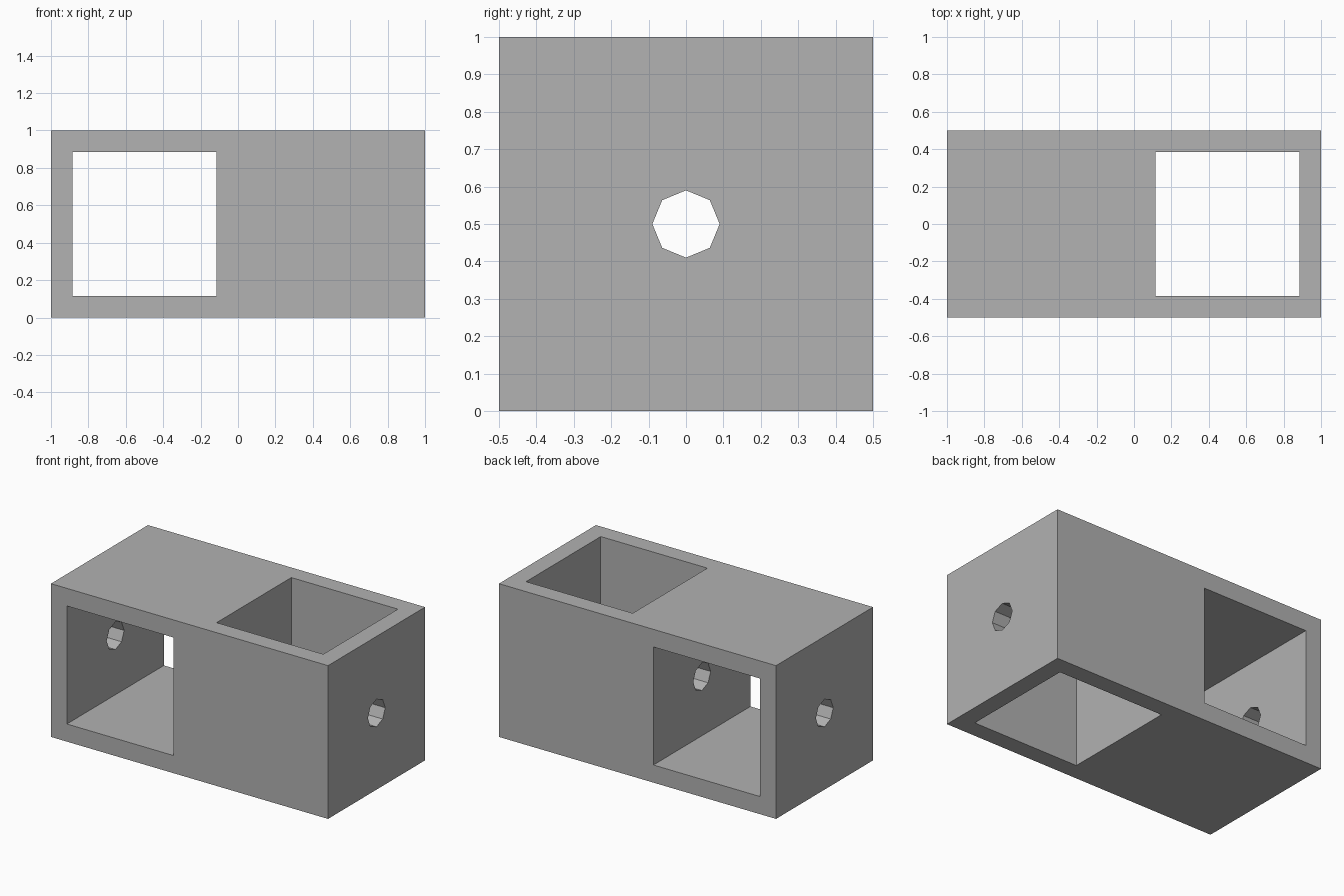
import bpy
import bmesh
from math import pi
from mathutils import Matrix, Vector

default = bpy.data.objects.get("Cube")
if default:
    bpy.data.objects.remove(default, do_unlink=True)

WINDOW = 0.77   # side of the square openings
BORE = 0.09     # radius of the eight-sided bore

grey = bpy.data.materials.new("plain_grey")
grey.use_nodes = True
colour = (0.445, 0.445, 0.445, 1)
grey.diffuse_color = colour
grey.node_tree.nodes["Principled BSDF"].inputs["Base Color"].default_value = colour


def add_object(name, bm):
    mesh = bpy.data.meshes.new(name)
    bm.to_mesh(mesh)
    bm.free()
    mesh.materials.append(grey)
    obj = bpy.data.objects.new(name, mesh)
    bpy.context.collection.objects.link(obj)
    return obj


def box(name, size, centre):
    bm = bmesh.new()
    matrix = Matrix.Translation(centre) @ Matrix.Diagonal(Vector(size)).to_4x4()
    bmesh.ops.create_cube(bm, size=1, matrix=matrix)
    return add_object(name, bm)


def bore(name, radius, length, centre):
    bm = bmesh.new()
    matrix = Matrix.Translation(centre) @ Matrix.Rotation(pi / 2, 4, "Y")
    bmesh.ops.create_cone(bm, cap_ends=True, segments=8, radius1=radius,
                          radius2=radius, depth=length, matrix=matrix)
    return add_object(name, bm)


# Solid block
block = box("block", (2, 1, 1), (0, 0, 0.5))

# Front-to-back window, top-to-bottom window and lengthwise bore
cutters = [
    box("front_window_cutter", (WINDOW, 2, WINDOW), (-0.5, 0, 0.5)),
    box("top_window_cutter", (WINDOW, WINDOW, 2), (0.5, 0, 0.5)),
    bore("bore_cutter", BORE, 3, (0, 0, 0.5)),
]
for cutter in cutters:
    cutter.hide_render = True
    cut = block.modifiers.new(cutter.name, "BOOLEAN")
    cut.operation = "DIFFERENCE"
    cut.solver = "EXACT"
    cut.object = cutter

# Bake the cuts and discard the cutters
bpy.context.view_layer.update()
evaluated = block.evaluated_get(bpy.context.evaluated_depsgraph_get())
cut_mesh = bpy.data.meshes.new_from_object(evaluated)
block.modifiers.clear()
block.data = cut_mesh
for cutter in cutters:
    bpy.data.objects.remove(cutter, do_unlink=True)
